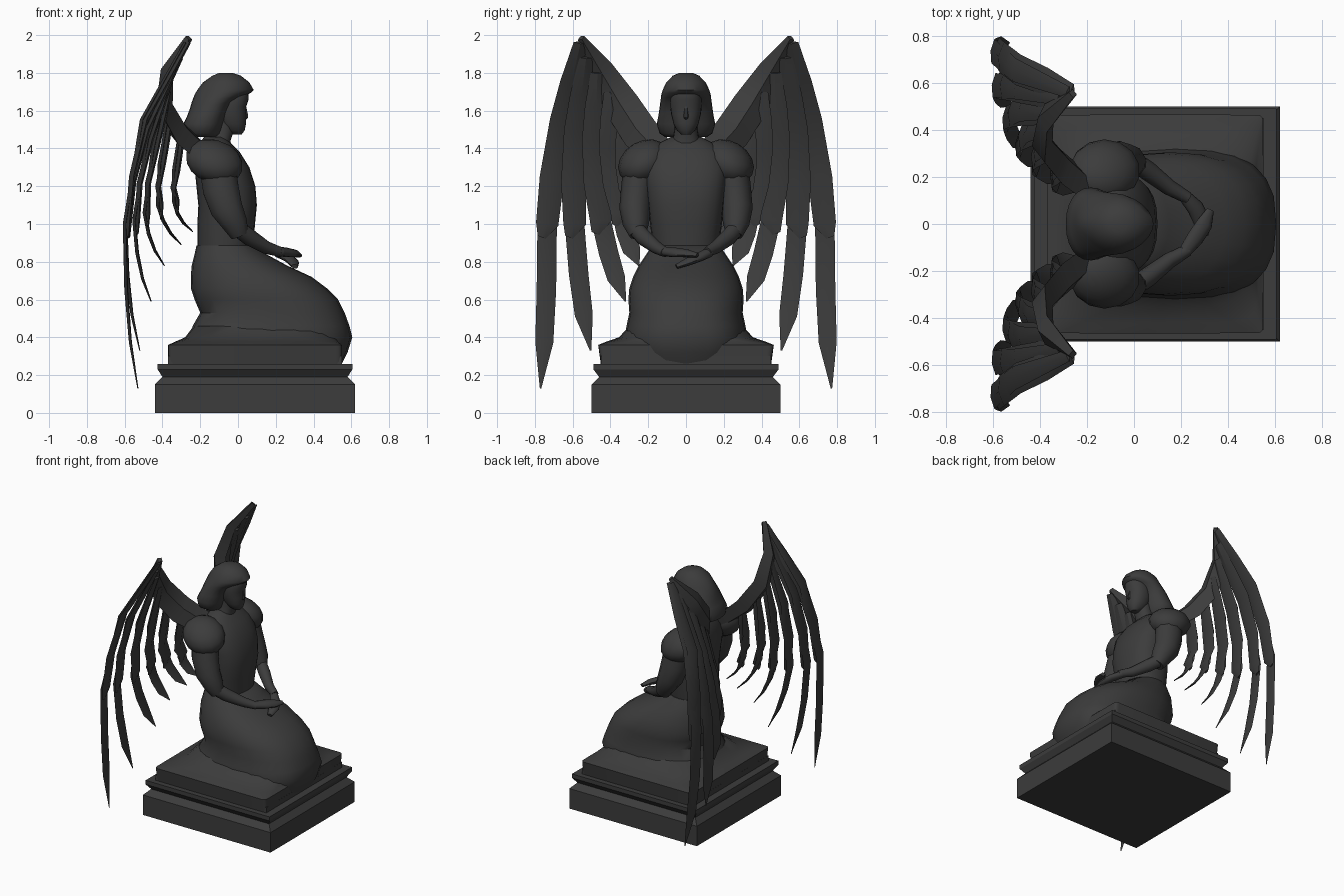
import bpy, bmesh, math
from mathutils import Vector

stone = bpy.data.materials.new("dark_stone")
stone.diffuse_color = (0.045, 0.045, 0.045, 1)


def loft(name, rings, mirror=False, angle=40):
    """Skin a list of equal-length point rings and cap both ends."""
    bm = bmesh.new()
    vs = [[bm.verts.new(p) for p in r] for r in rings]
    n = len(rings[0])
    for a, b in zip(vs, vs[1:]):
        for i in range(n):
            j = (i + 1) % n
            bm.faces.new((a[i], a[j], b[j], b[i]))
    bm.faces.new(vs[0])
    bm.faces.new(vs[-1])
    bmesh.ops.recalc_face_normals(bm, faces=bm.faces)
    return finish(name, bm, mirror, angle)


def finish(name, bm, mirror, angle):
    me = bpy.data.meshes.new(name)
    bm.to_mesh(me)
    bm.free()
    ob = bpy.data.objects.new(name, me)
    bpy.context.collection.objects.link(ob)
    me.materials.append(stone)
    bpy.ops.object.select_all(action='DESELECT')
    ob.select_set(True)
    bpy.context.view_layer.objects.active = ob
    bpy.ops.object.shade_smooth_by_angle(angle=math.radians(angle))
    if mirror:
        m = ob.modifiers.new("mirror", 'MIRROR')
        m.use_axis = (False, True, False)
    return ob


def oval(z, x0, x1, half, n=2.2, lift=0.0, seg=24):
    """Superellipse ring; lift raises the front and lowers the back."""
    pts = []
    for i in range(seg):
        t = 2 * math.pi * i / seg
        c, s = math.cos(t), math.sin(t)
        cx = math.copysign(abs(c) ** (2 / n), c)
        sy = math.copysign(abs(s) ** (2 / n), s)
        pts.append(((x0 + x1) / 2 + cx * (x1 - x0) / 2, sy * half, z + lift * cx))
    return pts


def body(name, rows, **kw):
    return loft(name, [oval(*r) for r in rows], **kw)


def sweep(name, path, side, sides=4, mirror=True, angle=30):
    """Path rows are x, y, z, half width, half depth; side is the width direction."""
    P = [Vector(p[:3]) for p in path]
    rings = []
    for i, p in enumerate(P):
        t = (P[min(i + 1, len(P) - 1)] - P[max(i - 1, 0)]).normalized()
        u = Vector(side)
        u = (u - t * u.dot(t)).normalized()
        v = t.cross(u)
        rings.append([p + u * path[i][3] * math.cos(2 * math.pi * k / sides)
                      + v * path[i][4] * math.sin(2 * math.pi * k / sides)
                      for k in range(sides)])
    return loft(name, rings, mirror, angle)


# stepped plinth
rows = [(0, .53, .50), (.15, .53, .50), (.19, .49, .46), (.23, .515, .49),
        (.26, .515, .49), (.26, .46, .45), (.30, .46, .45)]
loft("plinth", [[(.09 + sx * a, sy * b, z) for sx, sy in ((-1, -1), (1, -1), (1, 1), (-1, 1))]
                for z, a, b in rows], angle=20)

# spread hem of the robe over the plinth
body("robe_hem", [(.25, -.37, .55, .45, 40), (.36, -.37, .55, .465, 40),
                  (.378, -.33, .53, .42, 9), (.40, -.28, .52, .355, 4),
                  (.46, -.235, .50, .30, 3)])

# kneeling skirt
body("skirt", [(.26, -.20, .55, .27, 2.8), (.32, -.25, .58, .31, 2.8),
               (.40, -.26, .605, .325, 2.7), (.46, -.24, .59, .315, 2.6),
               (.53, -.20, .565, .30, 2.5), (.60, -.23, .53, .305, 2.4),
               (.66, -.25, .47, .30, 2.3), (.72, -.25, .39, .28, 2.2),
               (.78, -.245, .26, .25, 2.2), (.84, -.23, .15, .21, 2.2),
               (.885, -.22, .09, .18, 2.2)])

# torso and neck
body("torso", [(.87, -.215, .08, .175), (1.0, -.215, .09, .19, 2.4), (1.1, -.21, .10, .20, 2.5),
               (1.2, -.22, .092, .21, 2.5), (1.3, -.23, .06, .22, 2.5),
               (1.38, -.22, .01, .20, 2.3), (1.43, -.20, -.04, .14), (1.46, -.18, -.07, .08)])
body("neck", [(1.38, -.19, -.03, .10), (1.44, -.17, -.04, .07),
              (1.5, -.15, -.02, .06), (1.58, -.14, -.01, .06)])

# bowed head
body("face", [(1.475, -.03, .02, .025), (1.495, -.07, .035, .048), (1.53, -.10, .042, .066),
              (1.58, -.12, .045, .078), (1.62, -.12, .043, .083), (1.66, -.12, .056, .083),
              (1.71, -.12, .055, .075), (1.75, -.1, .03, .05)])
sweep("nose", [(.036, 0, 1.63, .008, .006), (.044, 0, 1.58, .012, .010),
               (.046, 0, 1.565, .013, .010), (.038, 0, 1.555, .008, .005)], (0, 1, 0), 6, False)
body("hair", [(1.46, -.25, -.11, .11), (1.48, -.285, -.09, .14), (1.53, -.29, -.075, .155),
              (1.58, -.27, -.055, .145, 2.2, .01), (1.63, -.255, -.02, .138, 2.1, .02),
              (1.66, -.245, .025, .134, 2, .015), (1.69, -.23, .07, .13, 1.8, .005),
              (1.71, -.215, .083, .123, 1.8), (1.75, -.185, .06, .105, 1.9),
              (1.785, -.135, .015, .07, 2), (1.80, -.10, -.03, .035, 2)], angle=50)

# shoulder capes, sloping down outwards
bm = bmesh.new()
bmesh.ops.create_uvsphere(bm, u_segments=14, v_segments=8, radius=1)
for v in bm.verts:
    x, y, z = v.co
    v.co = (-.125 + .15 * x - .03 * z, .225 + .135 * y, 1.33 + .115 * z - .03 * y)
finish("shoulder_cape", bm, True, 50)

# sleeves and forearms
sweep("sleeve", [(-.11, .24, 1.31, .09, .10), (-.09, .26, 1.18, .085, .10),
                 (-.06, .27, 1.08, .083, .09), (-.015, .265, 1.0, .07, .07),
                 (.01, .255, .94, .045, .05)], (0, 1, 0), 10, angle=50)
sweep("forearm", [(-.02, .28, .99, .04, .045), (.06, .225, .93, .042, .045),
                  (.15, .155, .875, .034, .034), (.23, .11, .85, .026, .026)],
      (1, 1, 0), 10, angle=50)

# folded hands
sweep("upper_hand", [(.21, -.125, .855, .026, .026), (.26, -.06, .85, .038, .024),
                     (.30, .0, .845, .036, .02), (.325, .06, .835, .016, .012)],
      (1, 0, -.3), 10, False, 50)
sweep("lower_hand", [(.21, .125, .85, .026, .026), (.26, .07, .825, .036, .024),
                     (.29, .01, .80, .036, .02), (.30, -.05, .775, .018, .012)],
      (1, 0, -.3), 10, False, 50)

# broad wing leading edge
sweep("wing_arm", [(-.18, .14, 1.37, .085, .04), (-.31, .245, 1.485, .10, .05),
                   (-.39, .34, 1.63, .095, .045), (-.375, .45, 1.81, .07, .035),
                   (-.26, .555, 1.985, .02, .02)], (-.1, .8, -.6))

# feathers: root, bend, knee, tip
feathers = [
    ((-.28, .56, 1.96), (-.51, .655, 1.55), (-.60, .735, 1.0), (-.53, .77, .13)),
    ((-.32, .53, 1.88), (-.50, .58, 1.50), (-.595, .59, 1.0), (-.52, .505, .33)),
    ((-.36, .47, 1.80), (-.48, .485, 1.45), (-.55, .45, 1.02), (-.46, .32, .59)),
    ((-.38, .40, 1.70), (-.45, .395, 1.40), (-.495, .34, 1.06), (-.39, .25, .78)),
    ((-.37, .32, 1.58), (-.415, .31, 1.32), (-.425, .26, 1.10), (-.30, .18, .89)),
    ((-.31, .24, 1.48), (-.34, .23, 1.28), (-.34, .19, 1.12), (-.24, .14, .96)),
]
side = (.12, 1, 0)
for i, (a, b, c, d) in enumerate([Vector(p) for p in f] for f in feathers):
    bow = Vector((-.02, .012 if i else -.01, 0))
    near = c.lerp(d, .72) + bow
    sweep(f"long_feather_{i}", [(*a, .025, .008), (*b, .05, .010), (*c, .052, .010),
                                (*(c.lerp(d, .4) + bow), .052, .010), (*near, .048, .008),
                                (*d, .004, .003)], side)
    # shorter, broader covert feather lying in front
    off = Vector((.018, 0, 0))
    mid = b.lerp(c, .55) + Vector((-.02, .01, 0))
    end = c + Vector((0, .03, -.07))
    sweep(f"covert_feather_{i}", [(*(a + off), .035, .012), (*(a.lerp(b, .5) + off), .058, .016),
                                  (*(b + off), .066, .016), (*(mid + off), .066, .016),
                                  (*(c + off), .06, .014), (*(end + off), .022, .006)], side)
